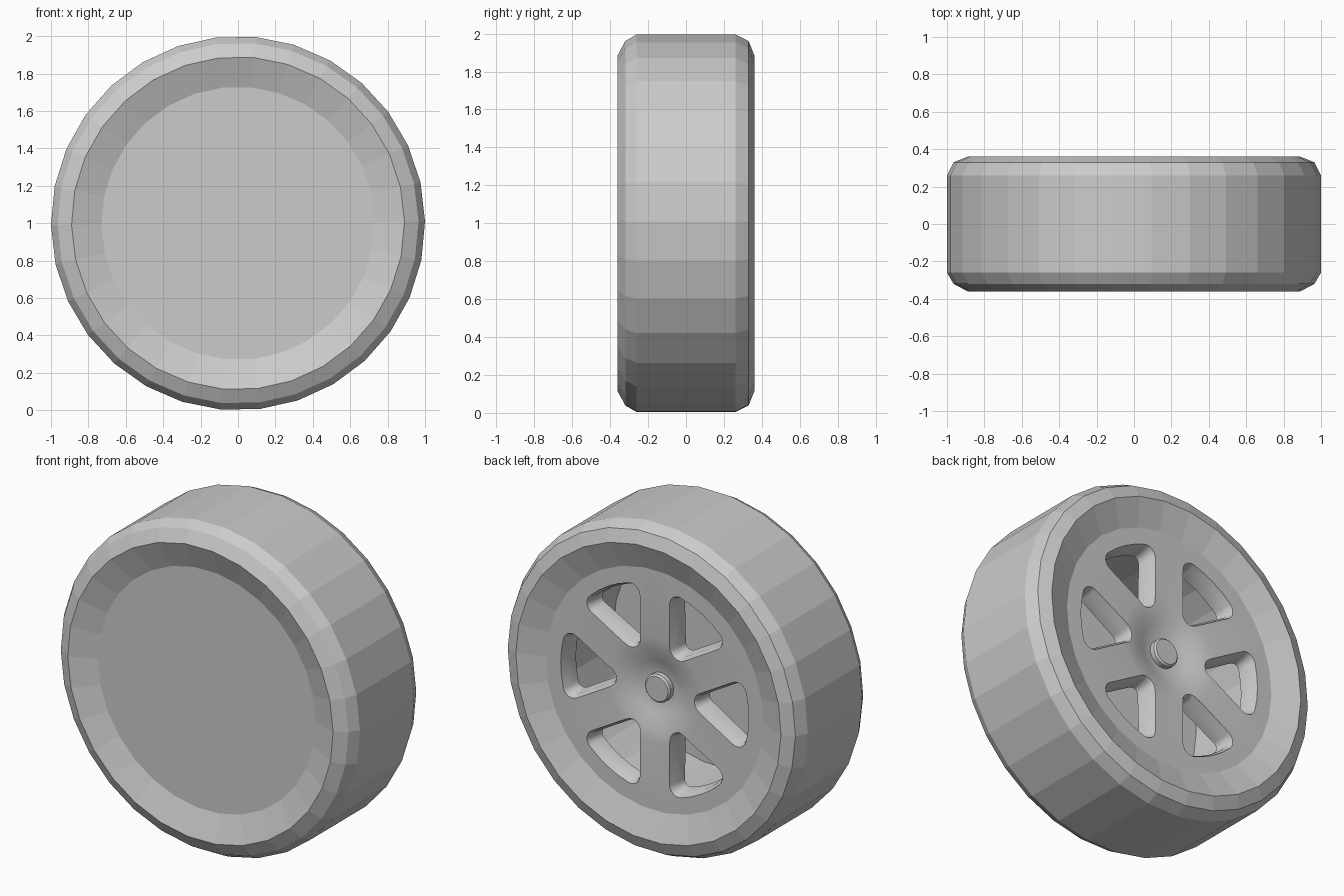
import bpy, bmesh, math

cube = bpy.data.objects.get("Cube")
if cube:
    bpy.data.objects.remove(cube)

grey = bpy.data.materials.new("plain_grey")
grey.use_nodes = True
colour = (0.6, 0.6, 0.6, 1)
grey.diffuse_color = colour
grey.node_tree.nodes["Principled BSDF"].inputs["Base Color"].default_value = colour


def finish(name, bm, smooth=None):
    """Turn a bmesh into a linked object with the grey material."""
    bmesh.ops.recalc_face_normals(bm, faces=bm.faces)
    mesh = bpy.data.meshes.new(name)
    bm.to_mesh(mesh)
    bm.free()
    mesh.materials.append(grey)
    ob = bpy.data.objects.new(name, mesh)
    bpy.context.collection.objects.link(ob)
    return ob


def loft(bm, rings):
    """Skin closed rings of points and cap both ends."""
    loops = [[bm.verts.new(p) for p in ring] for ring in rings]
    for a, b in zip(loops, loops[1:]):
        for i in range(len(a)):
            j = (i + 1) % len(a)
            bm.faces.new((a[i], a[j], b[j], b[i]))
    bm.faces.new(loops[0])
    bm.faces.new(loops[-1])


def lathe(name, profile, segments):
    """Spin a (radius, y) profile about the axle."""
    bm = bmesh.new()
    turns = [math.radians(0.6) + math.tau * i / segments for i in range(segments)]
    loft(bm, [[(r * math.cos(t), y, 1 + r * math.sin(t)) for t in turns]
              for r, y in profile])
    return finish(name, bm)


def window_outline(fillet):
    """Rounded triangle between two spokes, pointing at the hub."""
    gap, outer = 0.16, 0.57
    half = math.degrees(math.asin(gap / outer))
    half = 30 - half
    ox, oz = outer * math.cos(math.radians(half)), outer * math.sin(math.radians(half))
    pts = []

    def arc(cx, cz, start, end, steps=6):
        for i in range(steps + 1):
            t = math.radians(start + (end - start) * i / steps)
            pts.append((cx + fillet * math.cos(t), cz + fillet * math.sin(t)))

    arc(gap * 2, 0, 120, 240)
    arc(ox, -oz, -120, -half)
    for t in (-half / 2, 0, half / 2):
        t = math.radians(t)
        pts.append(((outer + fillet) * math.cos(t), (outer + fillet) * math.sin(t)))
    arc(ox, oz, half, 120)
    return pts


# Tyre with closed front disc and hollow barrel
lathe("tyre", [(0.73, -0.30), (0.89, -0.36), (0.965, -0.32), (1, -0.26),
               (1, 0.26), (0.965, 0.33), (0.89, 0.36), (0.73, 0.30),
               (0.70, 0.26), (0.68, -0.28)], 30)

# Wheel face, dished towards the hub
face = lathe("wheel_face", [(0.09, 0.24), (0.16, 0.26), (0.24, 0.29), (0.32, 0.30),
                            (0.73, 0.30), (0.71, 0.19), (0.09, 0.17)], 60)

# Six flared windows between the spokes
bm = bmesh.new()
for k in range(6):
    c, s = math.cos(math.radians(60 * k)), math.sin(math.radians(60 * k))
    loft(bm, [[(x * c - z * s, y, 1 + x * s + z * c) for x, z in window_outline(f)]
              for y, f in ((0.34, 0.065), (0.295, 0.06), (0.27, 0.045), (0.1, 0.03))])
cutter = finish("window_cutter", bm)
cutter.hide_render = True
cut = face.modifiers.new("windows", "BOOLEAN")
cut.operation = "DIFFERENCE"
cut.solver = "EXACT"
cut.object = cutter
bpy.context.view_layer.objects.active = face
face.select_set(True)
bpy.ops.object.modifier_apply(modifier=cut.name)
bpy.data.objects.remove(cutter)
bpy.ops.object.shade_smooth_by_angle(angle=math.radians(30))

# Hub button
lathe("hub_button", [(0.085, 0.2), (0.085, 0.27), (0.075, 0.28)], 24)
